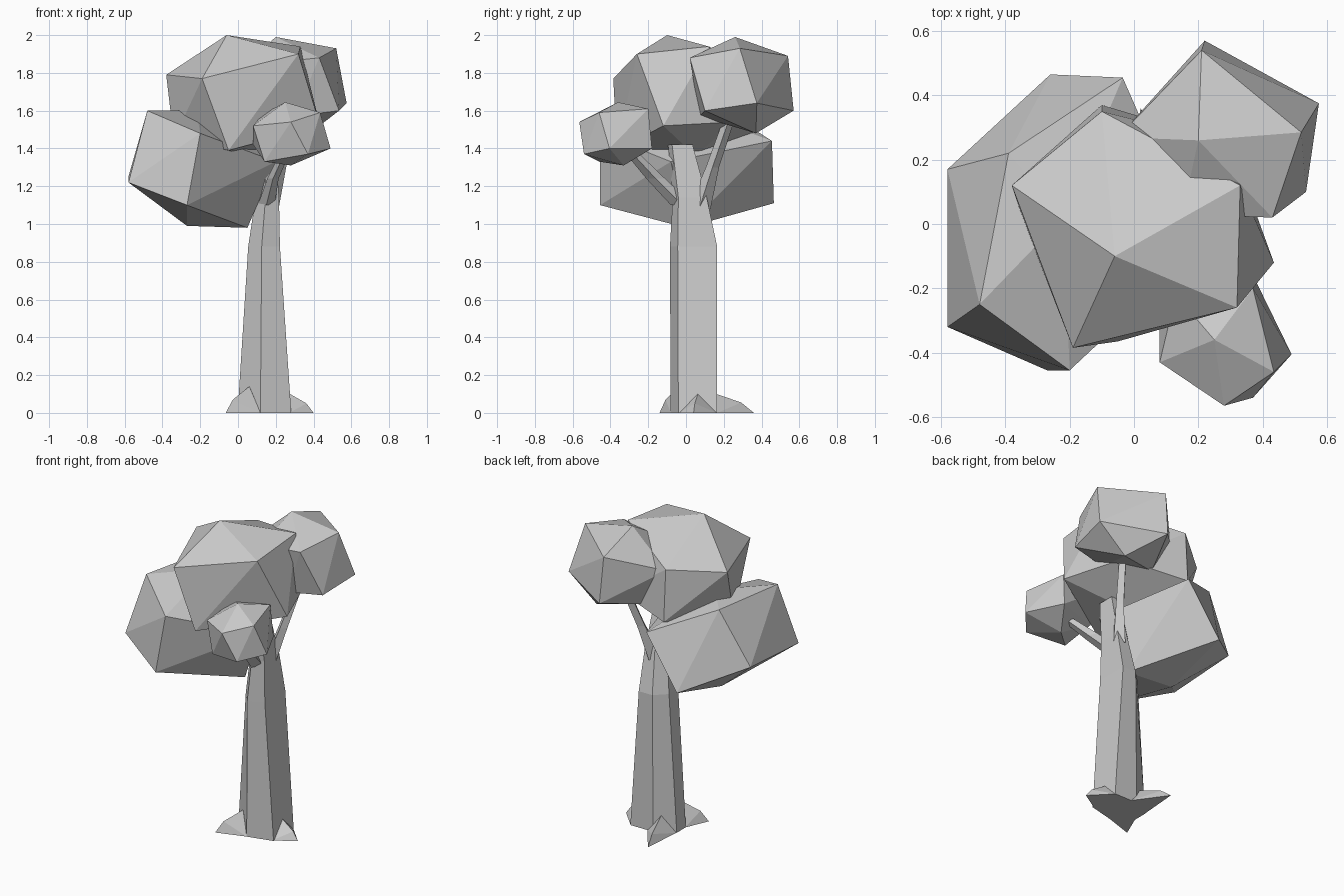
import bpy, bmesh
from mathutils import Vector


def finish(name, bm):
    bmesh.ops.recalc_face_normals(bm, faces=bm.faces)
    mesh = bpy.data.meshes.new(name)
    bm.to_mesh(mesh)
    bm.free()
    bpy.context.collection.objects.link(bpy.data.objects.new(name, mesh))


def hull(name, pts):
    """Faceted solid wrapped around a few corner points."""
    bm = bmesh.new()
    for p in pts:
        bm.verts.new(p)
    res = bmesh.ops.convex_hull(bm, input=bm.verts[:])
    loose = [v for v in bm.verts if not v.link_faces]
    bmesh.ops.delete(bm, geom=loose, context='VERTS')
    finish(name, bm)


def loft(name, profile, stations):
    """Skin horizontal sections; each station is x, y, z, half width, half depth."""
    bm = bmesh.new()
    rings = [[bm.verts.new((x + u * rx, y + v * ry, z)) for u, v in profile]
             for x, y, z, rx, ry in stations]
    n = len(profile)
    for a, b in zip(rings, rings[1:]):
        for i in range(n):
            j = (i + 1) % n
            bm.faces.new((a[i], a[j], b[j], b[i]))
    bm.faces.new(rings[0])
    bm.faces.new(rings[-1])
    finish(name, bm)


# Trunk: irregular six-sided section, narrowing and leaning forward at the top
HEX = [(1, -.67), (-.15, -1), (-1, -.3), (-1, .45), (-.15, 1), (1, 1)]
loft("trunk", HEX, [
    (.14, .042, 0, .142, .123),
    (.138, .04, .88, .084, .125),
    (.155, .02, 1.14, .062, .09),
    (.15, -.03, 1.42, .05, .065),
])

# Branches reaching into the side clumps
DIAMOND = [(1, 0), (0, 1), (-1, 0), (0, -1)]
loft("back_branch", DIAMOND, [
    (.175, .07, 1.08, .04, .06), (.225, .14, 1.3, .03, .035), (.28, .23, 1.56, .025, .03)])
loft("front_branch", DIAMOND, [
    (.15, -.02, 1.1, .045, .06), (.185, -.16, 1.24, .03, .05), (.25, -.29, 1.38, .025, .035)])

# Roots: wedge from two trunk corners to a tip on the ground
def root(name, tip, left, right, height):
    tip, left, right = (Vector((*p, 0)) for p in (tip, left, right))
    ridge = (left + right) / 2
    mid = tip.lerp(ridge, .3)
    ridge.z, mid.z = height, height * .5
    hull(name, [tip, left, right, ridge, mid, Vector((.14, .04, 0))])


root("front_left_root", (-.065, -.14), (0, .01), (.12, -.08), .14)
root("right_root", (.4, .04), (.27, -.04), (.28, .165), .1)
root("back_root", (.02, .36), (0, .1), (.16, .165), .11)

# Leaf clumps
hull("top_leaves", [
    (-.06, -.10, 2.0),
    (-.19, -.385, 1.77), (.32, -.26, 1.90), (.33, .12, 1.94), (-.10, .35, 1.82), (-.38, .12, 1.79),
    (-.05, -.365, 1.39), (.435, -.12, 1.52), (.30, .25, 1.54), (-.10, .37, 1.49), (-.34, 0, 1.45),
    (.05, .05, 1.36)])
hull("left_leaves", [
    (-.48, -.25, 1.6), (-.58, -.32, 1.22), (-.20, -.455, 1.48), (-.27, -.455, 1.10),
    (-.39, .22, 1.59), (-.58, .17, 1.25), (-.26, .465, 1.11), (-.035, .455, 1.44),
    (-.27, .02, .99), (.05, 0, .98), (.20, -.08, 1.33), (-.22, .02, 1.6)])
hull("back_right_leaves", [
    (.20, .26, 1.99), (.52, .285, 1.93), (.21, .54, 1.89), (.43, .02, 1.88),
    (.575, .375, 1.64), (.535, .10, 1.6), (.22, .57, 1.6), (-.05, .27, 1.77),
    (.15, .03, 1.85), (.10, .28, 1.52), (.38, .37, 1.48), (.30, .07, 1.57)])
hull("front_right_leaves", [
    (.25, -.36, 1.645), (.435, -.46, 1.59), (.28, -.565, 1.54), (.08, -.43, 1.52),
    (.37, -.20, 1.61), (.13, -.22, 1.58), (.49, -.405, 1.40), (.37, -.54, 1.37),
    (.14, -.46, 1.33), (.28, -.33, 1.31), (.08, -.30, 1.42), (.38, -.18, 1.40)])
